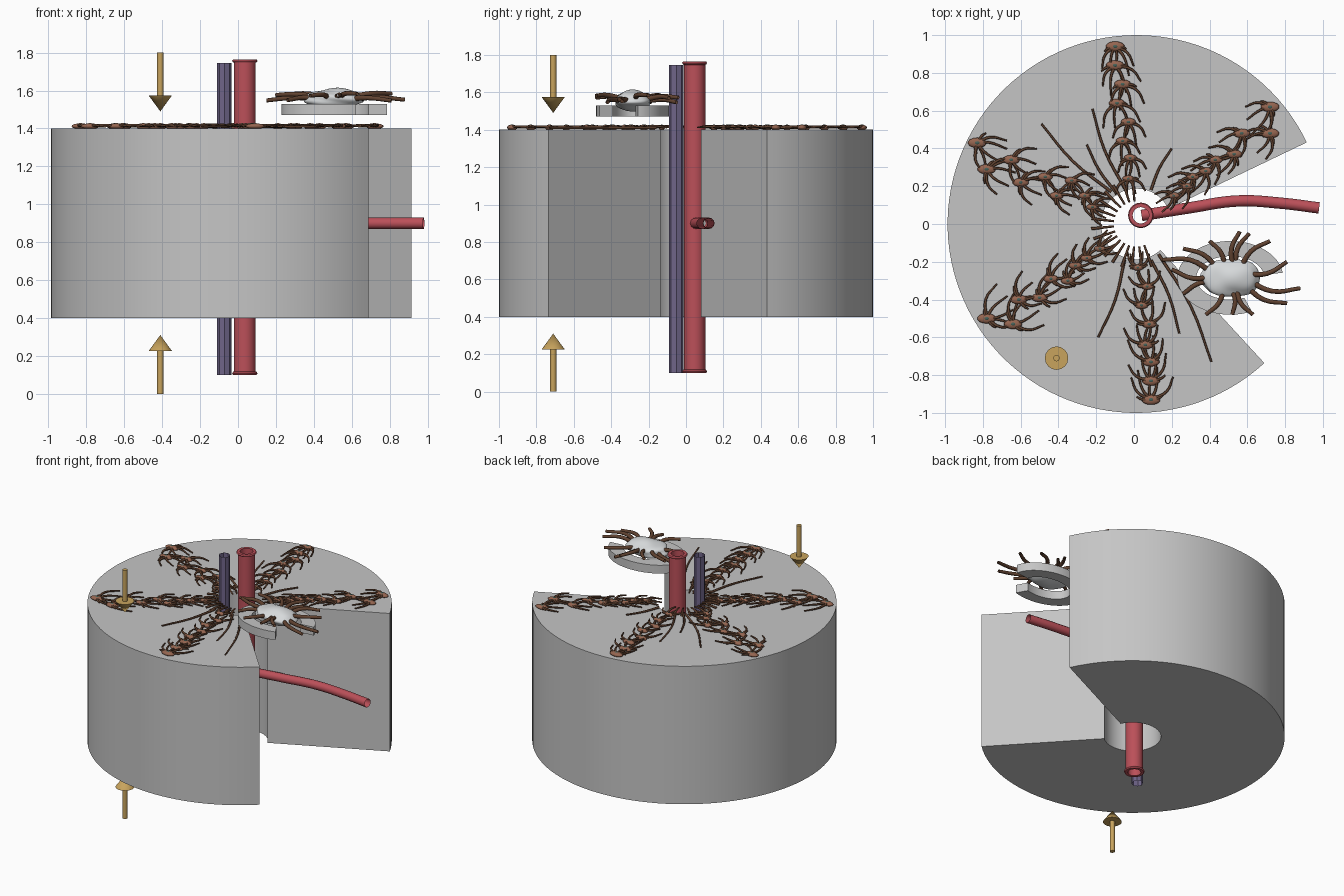
import bpy, bmesh, math, random
from mathutils import Vector, Matrix

random.seed(4)
if "Cube" in bpy.data.objects:
    bpy.data.objects.remove(bpy.data.objects["Cube"])


def material(name, rgb):
    m = bpy.data.materials.new(name)
    m.use_nodes = True
    m.diffuse_color = (*rgb, 1)
    m.node_tree.nodes["Principled BSDF"].inputs["Base Color"].default_value = (*rgb, 1)
    return m


GREY = material("bone grey", (0.56, 0.56, 0.56))
WHITE = material("cell white", (0.68, 0.7, 0.71))
RED = material("vessel red", (0.5, 0.08, 0.1))
PURPLE = material("vessel purple", (0.16, 0.13, 0.25))
GOLD = material("arrow gold", (0.58, 0.37, 0.11))
BROWN = material("cell brown", (0.3, 0.13, 0.08))
DARK = material("fibre brown", (0.12, 0.055, 0.03))
TEAL = material("nucleus teal", (0.06, 0.12, 0.1))


def finish(bm, name, mat, angle=35):
    bmesh.ops.recalc_face_normals(bm, faces=bm.faces)
    mesh = bpy.data.meshes.new(name)
    bm.to_mesh(mesh)
    bm.free()
    ob = bpy.data.objects.new(name, mesh)
    bpy.context.collection.objects.link(ob)
    mesh.materials.append(mat)
    bpy.ops.object.select_all(action="DESELECT")
    ob.select_set(True)
    bpy.context.view_layer.objects.active = ob
    bpy.ops.object.shade_smooth_by_angle(angle=math.radians(angle))
    return ob


def cut_ring(name, centre, outer, inner, start, end, z0, z1, mat, steps=90):
    """Upright ring with a wedge left out; outer and inner are (rx, ry)."""
    bm = bmesh.new()
    rows = []
    for i in range(steps + 1):
        a = math.radians(start + (end - start) * i / steps)
        rows.append([bm.verts.new((centre[0] + r[0] * math.cos(a),
                                   centre[1] + r[1] * math.sin(a), z))
                     for r, z in ((inner, z0), (outer, z0), (outer, z1), (inner, z1))])
    for a, b in zip(rows, rows[1:]):
        for j in range(4):
            k = (j + 1) % 4
            bm.faces.new((a[j], a[k], b[k], b[j]))
    bm.faces.new(rows[0])
    bm.faces.new(rows[-1])
    return finish(bm, name, mat)


def lathe(name, profile, x, y, mat, sides, closed=False):
    """Turn an (r, z) profile around an upright axis."""
    bm = bmesh.new()
    verts = [bm.verts.new((x + r, y, z)) for r, z in profile]
    edges = [bm.edges.new(p) for p in zip(verts, verts[1:])]
    if closed:
        edges.append(bm.edges.new((verts[-1], verts[0])))
    bmesh.ops.spin(bm, geom=verts + edges, cent=(x, y, 0), axis=(0, 0, 1),
                   angle=math.tau, steps=sides, use_duplicate=False)
    bmesh.ops.remove_doubles(bm, verts=bm.verts, dist=0.0001)
    return finish(bm, name, mat)


def tubes(name, paths, radius, mat, tip=0.5, detail=1, res=4):
    """Tapering round strands through the given points, as one mesh."""
    cu = bpy.data.curves.new(name, "CURVE")
    cu.dimensions = "3D"
    cu.bevel_depth = radius
    cu.bevel_resolution = detail
    cu.resolution_u = res
    for pts in paths:
        sp = cu.splines.new("BEZIER")
        sp.bezier_points.add(len(pts) - 1)
        for i, (bp, p) in enumerate(zip(sp.bezier_points, pts)):
            bp.co = p
            bp.handle_left_type = bp.handle_right_type = "AUTO"
            bp.radius = 1 + (tip - 1) * i / (len(pts) - 1)
    cu.materials.append(mat)
    ob = bpy.data.objects.new(name, cu)
    bpy.context.collection.objects.link(ob)
    bpy.ops.object.select_all(action="DESELECT")
    ob.select_set(True)
    bpy.context.view_layer.objects.active = ob
    bpy.ops.object.convert(target="MESH")
    bpy.ops.object.shade_smooth()
    return ob


def blobs(name, items, mat):
    """Ellipsoids given as (centre, radii)."""
    bm = bmesh.new()
    for c, r in items:
        bmesh.ops.create_uvsphere(bm, u_segments=14, v_segments=8, radius=1,
                                  matrix=Matrix.Translation(c) @ Matrix.Diagonal((*r, 1)))
    return finish(bm, name, mat, 80)


# Bone drum with its central canal and missing wedge
MID = Vector((0.013, 0, 0))
cut_ring("bone_drum", MID, (1, 1), (0.187, 0.187), 25.6, 312.6, 0.4, 1.4, GREY)

# Upright vessels in the canal: hollow with rolled rims, and a plain faceted one
wall = [(0.043, 0.1), (0.062, 0.1), (0.067, 0.108), (0.062, 0.116), (0.057, 0.118)]
wall += [(r, 1.865 - z) for r, z in reversed(wall)]
lathe("red_vessel", wall, 0.036, 0.046, RED, 32, closed=True)
lathe("purple_vessel", [(0.038, 0.1), (0.038, 1.745)], -0.072, -0.052, PURPLE, 8)

# Side vessel running out through the wedge
tubes("side_vessel", [[(0.04, 0.045, 0.9), (0.29, 0.085, 0.9), (0.55, 0.122, 0.9),
                       (0.78, 0.11, 0.9), (0.98, 0.085, 0.9)]], 0.03, RED, 1, 4, 8)

# Pair of arrows pressing from above and below
for name, tail, neck, point in (("upper_arrow", 1.8, 1.575, 1.49),
                                ("lower_arrow", 0, 0.225, 0.31)):
    lathe(name, [(0, tail), (0.017, tail), (0.017, neck), (0.062, neck), (0, point)],
          -0.41, -0.71, GOLD, 16)

# Rows of small cells on the top face, listed from the rim inwards
rows = {
    "back": [(-.10, .94), (-.10, .84), (-.06, .74), (-.09, .64), (-.03, .54),
             (-.06, .44), (-.02, .35), (-.03, .24)],
    "back_left": [(.72, .62), (.72, .48), (.57, .48), (.53, .37), (.43, .34),
                  (.38, .28), (.31, .25), (.28, .20), (.21, .15)],
    "back_right": [(-.83, .43), (-.78, .29), (-.65, .34), (-.60, .22), (-.47, .25),
                   (-.41, .15), (-.33, .23), (-.26, .15), (-.22, .09)],
    "front_right": [(-.78, -.50), (-.64, -.53), (-.61, -.40), (-.50, -.39), (-.44, -.29),
                    (-.35, -.30), (-.31, -.22), (-.25, -.18), (-.18, -.13)],
    "front": [(.09, -.93), (.09, -.83), (.09, -.73), (.06, -.64), (.08, -.53),
              (.04, -.43), (.07, -.33), (.02, -.23)],
}
for label, cells in rows.items():
    bodies, nuclei, strands = [], [], []
    for i, xy in enumerate(cells):
        p = Vector((*xy, 1.412))
        inward = (Vector((MID.x, MID.y, p.z)) - p)
        size = 0.5 + 0.5 * min(1, inward.length / 0.9)
        inward.normalize()
        side = Vector((-inward.y, inward.x, 0))
        bodies.append((p, (0.05 * size, 0.027 * size, 0.015)))
        nuclei.append((p + Vector((0, 0, 0.009)), (0.016 * size, 0.011 * size, 0.008)))
        # strands flare to both sides, reach inwards and link to the next cell
        for spread, reach in ((-0.11, 0.12), (0.11, 0.12), (-0.04, 0.15),
                              (0.05, 0.14), (0.07, 0.02), (-0.07, 0.02)):
            reach *= random.uniform(0.8, 1.2) * size
            spread *= random.uniform(0.7, 1.2) * size
            bend = p + inward * reach * 0.35 + side * spread * 0.7 + Vector((0, 0, 0.006))
            strands.append([p, bend, p + inward * reach + side * spread])
        if i + 1 < len(cells):
            q = Vector((*cells[i + 1], p.z))
            strands.append([p, (p + q) / 2 + side * 0.01, q])
    blobs(label + "_cells", bodies, BROWN)
    blobs(label + "_nuclei", nuclei, TEAL)
    tubes(label + "_strands", strands, 0.009, DARK)

# Long single fibres lying between the rows
fibres = []
for x0, y0, x1, y1 in ((-.12, .17, -.49, .53), (-.05, .19, -.22, .61), (.09, .18, .2, .4),
                       (-.05, -.19, -.19, -.6), (.13, -.16, .41, -.73),
                       (.09, -.19, .24, -.58), (-.09, .16, -.25, .42)):
    a, b = Vector((x0, y0, 1.41)), Vector((x1, y1, 1.41))
    bow = Vector((y0 - y1, x1 - x0, 0)) * 0.05
    fibres.append([a, (a + b) / 2 + bow, b])
# short fringe around the canal edge
for deg in range(95, 300, 13):
    d = Vector((math.cos(math.radians(deg)), math.sin(math.radians(deg)), 0))
    z = Vector((MID.x, 0, 1.412))
    fibres.append([z + d * 0.24, z + d * 0.18 + Vector((0, 0, 0.008)), z + d * 0.12])
tubes("long_fibres", fibres, 0.008, DARK, 0.7)

# Large cell resting in its own cut ring above the wedge
C = Vector((0.51, -0.285, 1.555))
cut_ring("cell_ring", C, (0.28, 0.195), (0.18, 0.115), 8, 294, 1.47, 1.53, GREY, 60)
bm = bmesh.new()
bmesh.ops.create_icosphere(bm, subdivisions=4, radius=1)
for v in bm.verts:
    n = v.co.copy()
    lump = 1 + 0.05 * math.sin(5 * n.x + 1) * math.cos(4 * n.y) + 0.04 * math.sin(7 * n.z + 3 * n.x)
    v.co = C + Vector((n.x * 0.155, n.y * 0.1, n.z * 0.056)) * lump
finish(bm, "large_cell", WHITE, 80)

# Legs of the large cell
legs = []
for x, y in ((.15, -.19), (.26, -.13), (.40, -.09), (.56, -.04), (.61, -.05), (.72, -.09),
             (.81, -.2), (.88, -.34), (.81, -.42), (.63, -.48), (.52, -.48), (.38, -.48),
             (.26, -.37), (.2, -.24)):
    end = Vector((x, y, random.uniform(1.545, 1.585)))
    out = end - C
    across = Vector((-out.y, out.x, 0)) * random.choice((-0.1, 0.1))
    legs.append([C + out * 0.25, C + out * 0.62 + across + Vector((0, 0, 0.012)), end])
tubes("large_cell_legs", legs, 0.015, DARK, 0.7, 2)
